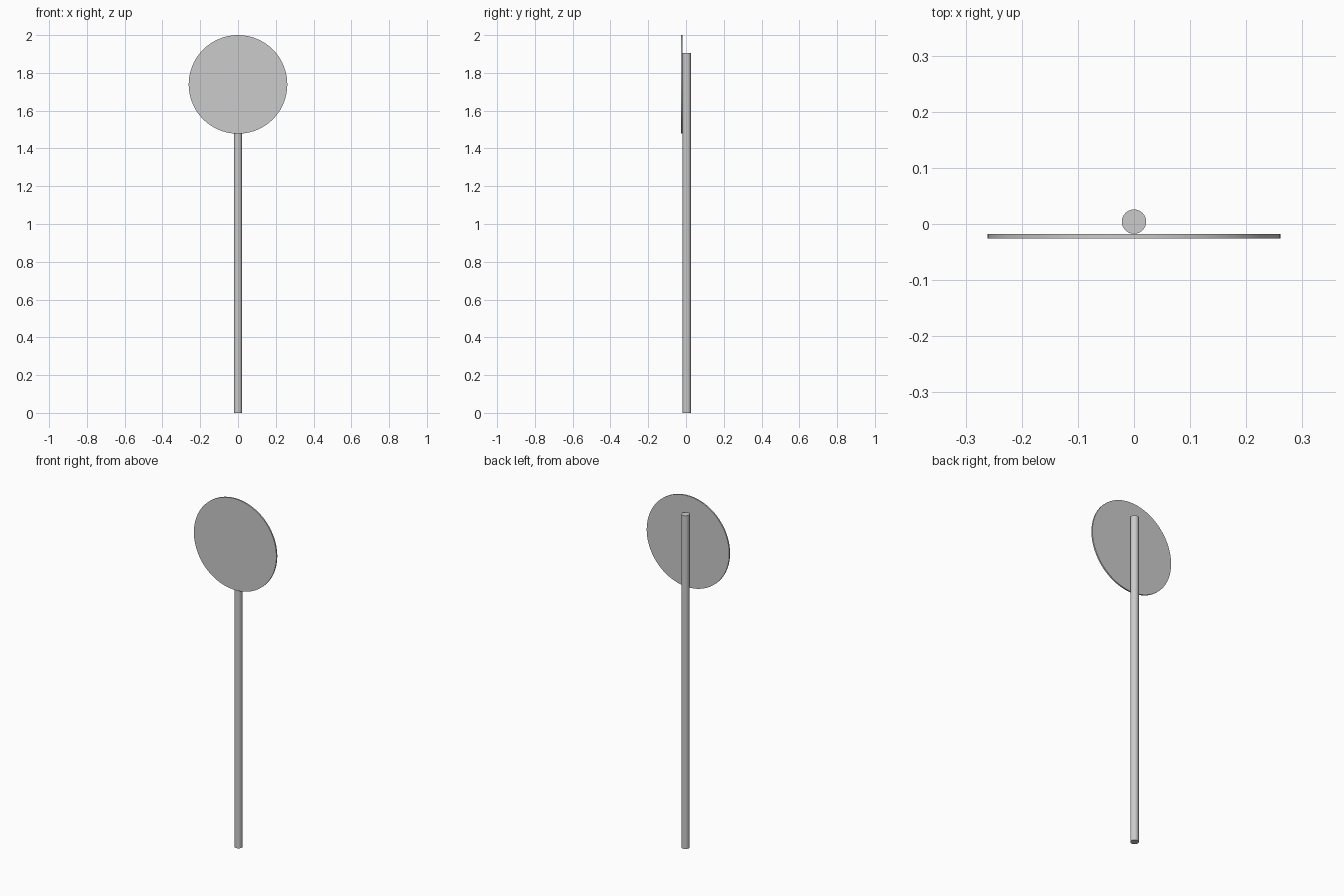
import bpy
from math import pi

cube = bpy.data.objects.get("Cube")
if cube:
    bpy.data.objects.remove(cube, do_unlink=True)

grey = bpy.data.materials.new("plain_grey")
grey.use_nodes = True
colour = (0.6, 0.6, 0.6, 1)
grey.diffuse_color = colour
grey.node_tree.nodes["Principled BSDF"].inputs["Base Color"].default_value = colour


def cylinder(name, radius, depth, location, sides, rotation=(0, 0, 0)):
    bpy.ops.mesh.primitive_cylinder_add(vertices=sides, radius=radius, depth=depth,
                                        location=location, rotation=rotation)
    obj = bpy.context.object
    obj.name = name
    obj.data.materials.append(grey)
    bpy.ops.object.shade_smooth_by_angle()
    return obj


# Upright pole behind the disc
pole_height = 1.905
cylinder("pole", 0.0217, pole_height, (0, 0.0042, pole_height / 2), 48)

# Thin round sign plate facing the front
plate_radius = 0.261
cylinder("sign_plate", plate_radius, 0.008, (0, -0.0217, 2 - plate_radius), 96, (pi / 2, 0, 0))
